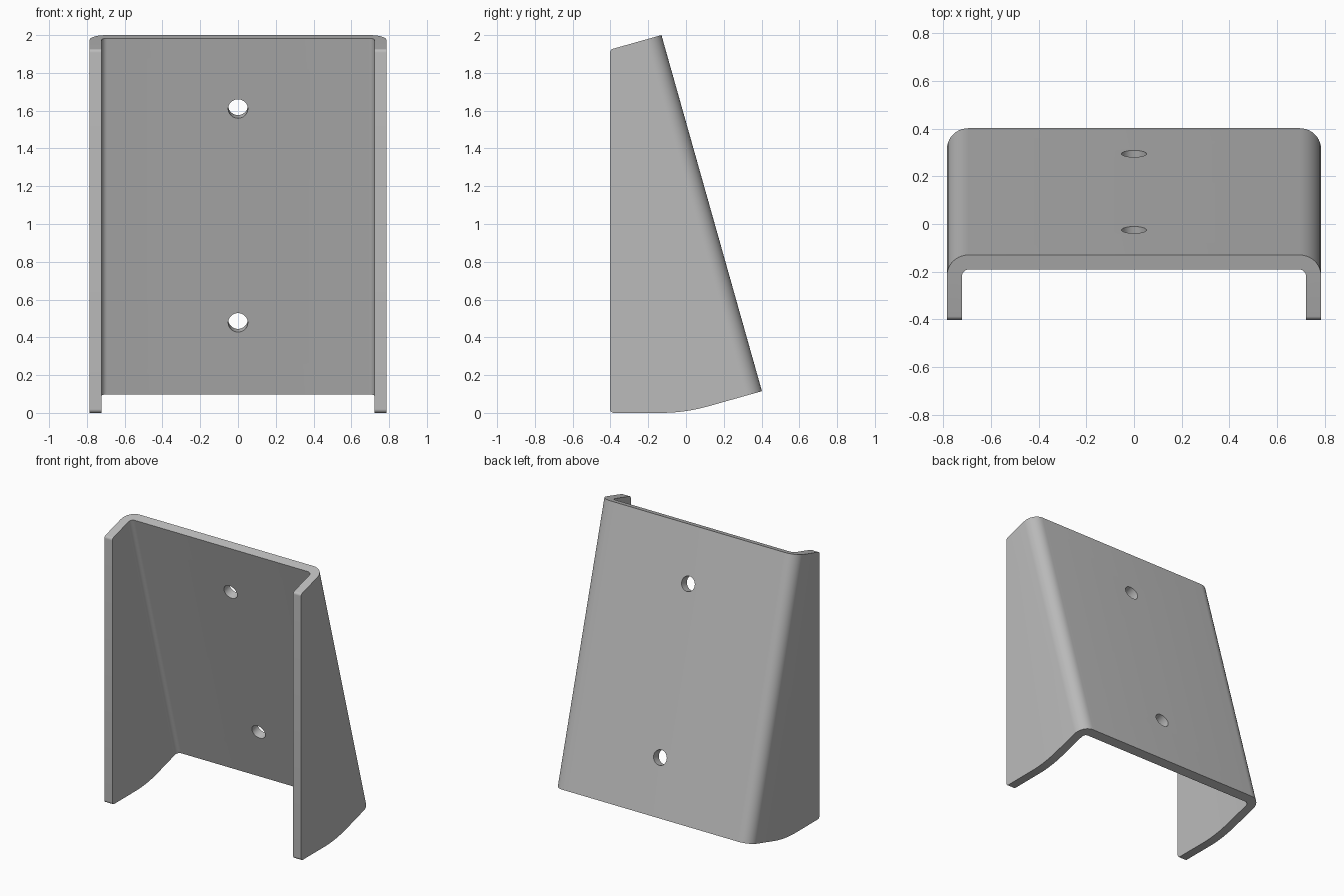
import bpy, bmesh, math
from mathutils import Vector

if "Cube" in bpy.data.objects:
    bpy.data.objects.remove(bpy.data.objects["Cube"])

# Key sizes: the back plate leans between two points in the side plane (y, z)
FOOT, HEAD = Vector((0.402, 0.115)), Vector((-0.13, 2.0))
ALONG = (HEAD - FOOT).normalized()
OUT = Vector((ALONG.y, -ALONG.x))
HALF, THICK, DEPTH = 0.785, 0.063, 1.2
FRONT = -0.402


def rounded(corners, steps=10):
    """Polygon from (a, b, radius) corners, with each corner filleted."""
    pts = []
    for i, (a, b, r) in enumerate(corners):
        p = Vector((a, b))
        if r == 0:
            pts.append(p)
            continue
        u = (Vector(corners[i - 1][:2]) - p).normalized()
        w = (Vector(corners[(i + 1) % len(corners)][:2]) - p).normalized()
        half = u.angle(w) / 2
        centre = p + (u + w).normalized() * r / math.sin(half)
        start = p + u * r / math.tan(half) - centre
        end = p + w * r / math.tan(half) - centre
        sweep = start.angle_signed(end)
        for k in range(steps + 1):
            t = -sweep * k / steps
            c, s = math.cos(t), math.sin(t)
            pts.append(centre + Vector((c * start.x - s * start.y,
                                        s * start.x + c * start.y)))
    return pts


def prism(name, ring, sweep):
    """Solid made by sweeping a closed ring of points along a vector."""
    bm = bmesh.new()
    face = bm.faces.new([bm.verts.new(p) for p in ring])
    new = bmesh.ops.extrude_face_region(bm, geom=[face], use_keep_orig=True)["geom"]
    verts = [v for v in new if isinstance(v, bmesh.types.BMVert)]
    bmesh.ops.translate(bm, verts=verts, vec=sweep)
    bmesh.ops.recalc_face_normals(bm, faces=bm.faces)
    mesh = bpy.data.meshes.new(name)
    bm.to_mesh(mesh)
    bm.free()
    obj = bpy.data.objects.new(name, mesh)
    bpy.context.collection.objects.link(obj)
    return obj


def cut(target, tool, operation):
    mod = target.modifiers.new("cut", 'BOOLEAN')
    mod.operation, mod.object, mod.solver = operation, tool, 'EXACT'
    bpy.context.view_layer.objects.active = target
    bpy.ops.object.modifier_apply(modifier=mod.name)
    bpy.data.objects.remove(tool)


# Folded channel: U section swept along the lean of the back plate
inner = HALF - THICK
section = rounded([(-HALF, DEPTH, 0), (-HALF, 0, 0.09), (HALF, 0, 0.09), (HALF, DEPTH, 0),
                   (inner, DEPTH, 0), (inner, THICK, 0.03), (-inner, THICK, 0.03),
                   (-inner, DEPTH, 0)])
ring = []
for x, depth in section:
    p = FOOT - OUT * depth - ALONG * 0.5
    ring.append((x, p.x, p.y))
bracket = prism("folded_bracket", ring, Vector((0, ALONG.x, ALONG.y)) * 3)

# Side outline: vertical front, sloped top, curved underside
top_front = HEAD + OUT * ((FRONT - HEAD.x) / OUT.x)
bend = FOOT - OUT * (FOOT.y / OUT.y)
back_top, back_foot = HEAD + OUT * 0.2, FOOT + OUT * 0.2
outline = rounded([(FRONT, 0, 0.02), (bend.x, 0, 0.94), (*back_foot, 0),
                   (*back_top, 0), (*top_front, 0.02)])
trim = prism("side_outline_cutter", [(-1, y, z) for y, z in outline], Vector((2, 0, 0)))
cut(bracket, trim, 'INTERSECT')

# Two screw holes square to the back plate
for height in (0.495, 1.627):
    centre = FOOT + ALONG * ((height - FOOT.y) / ALONG.y) - OUT * 0.2
    circle = []
    for k in range(48):
        t = math.tau * k / 48
        p = centre + ALONG * 0.052 * math.sin(t)
        circle.append((0.052 * math.cos(t), p.x, p.y))
    cut(bracket, prism("hole_cutter", circle, Vector((0, OUT.x, OUT.y)) * 0.4), 'DIFFERENCE')

# Plain grey finish
grey = bpy.data.materials.new("plain_grey")
grey.use_nodes = True
colour = (0.5, 0.5, 0.5, 1)
grey.diffuse_color = colour
grey.node_tree.nodes["Principled BSDF"].inputs["Base Color"].default_value = colour
bracket.data.materials.clear()
bracket.data.materials.append(grey)

# Smooth folds, sharp cut edges
bpy.ops.object.select_all(action='DESELECT')
bracket.select_set(True)
bpy.context.view_layer.objects.active = bracket
bpy.ops.object.shade_smooth_by_angle(angle=math.radians(30))
